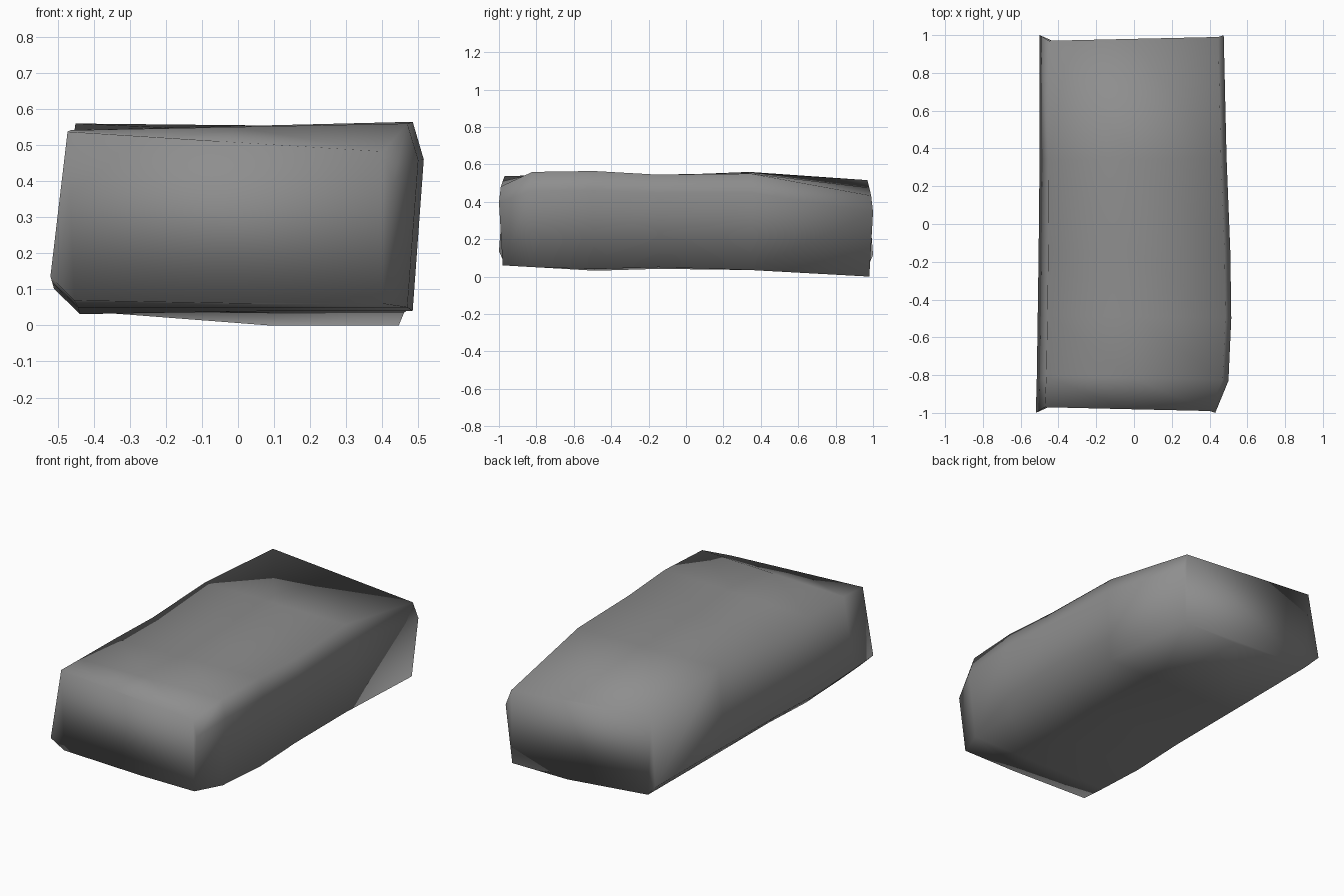
import bpy
import bmesh

default_cube = bpy.data.objects.get("Cube")
if default_cube:
    bpy.data.objects.remove(default_cube, do_unlink=True)


def make_material(name, colour):
    material = bpy.data.materials.new(name)
    material.use_nodes = True
    material.diffuse_color = colour
    material.node_tree.nodes["Principled BSDF"].inputs["Base Color"].default_value = colour
    return material


def blend(start, end, factor):
    return start + (end - start) * factor


# Worn rectangular outline: across, up, and how far each point reaches lengthwise
OUTLINE = [
    (0, .14, 1), (.07, 0, .97), (.6, 0, .98), (.97, 0, .98),
    (1, .8, 1), (.97, 1, .99), (.5, 1, .98), (.05, 1, .97),
]

# Slices along the block: y, left edge, right edge, bottom heights, top heights
SLICES = [
    (-1, -.52, .43, .07, .06, .54, .48),
    (-.83, -.515, .5, .05, .05, .54, .56),
    (-.5, -.51, .515, .03, .04, .54, .565),
    (-.15, -.505, .51, .04, .05, .535, .545),
    (.35, -.5, .49, .04, .035, .56, .55),
    (1, -.5, .475, .05, 0, .52, .43),
]


def add_slice(mesh, y, left, right, low_left, low_right, top_left, top_right):
    ring = []
    for across, up, reach in OUTLINE:
        bottom = blend(low_left, low_right, min(across / .6, 1))
        top = blend(top_left, top_right, across)
        x = blend(left, right, across)
        ring.append(mesh.verts.new((x, y * reach, blend(bottom, top, up))))
    return ring


def bridge(mesh, first, second):
    for index, corner in enumerate(first):
        previous = index - 1
        mesh.faces.new((first[previous], corner, second[index], second[previous]))


# Stone block lofted through the slices and closed at both ends
mesh = bmesh.new()
rings = [add_slice(mesh, *values) for values in SLICES]
for first, second in zip(rings, rings[1:]):
    bridge(mesh, first, second)
mesh.faces.new(rings[0])
mesh.faces.new(rings[-1])
bmesh.ops.recalc_face_normals(mesh, faces=mesh.faces)
for face in mesh.faces:
    face.smooth = True

block_data = bpy.data.meshes.new("stone_block")
mesh.to_mesh(block_data)
mesh.free()
block_data.materials.append(make_material("stone_grey", (.27, .27, .27, 1)))
stone_block = bpy.data.objects.new("stone_block", block_data)
bpy.context.collection.objects.link(stone_block)
